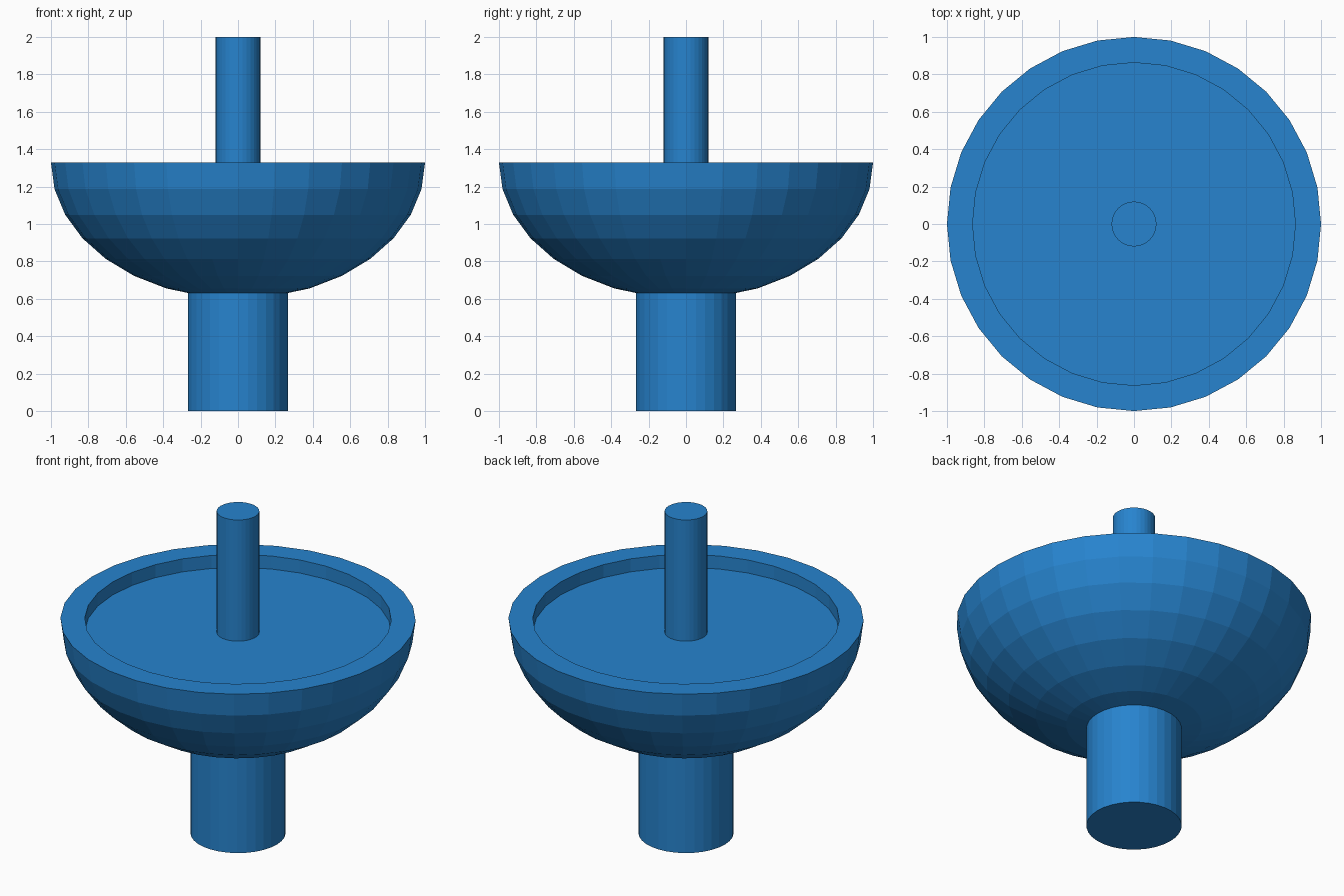
import bpy, bmesh, math

if "Cube" in bpy.data.objects:
    bpy.data.objects.remove(bpy.data.objects["Cube"])

SIDES = 32
blue = bpy.data.materials.new("blue")
blue.diffuse_color = (0.02, 0.23, 0.62, 1.0)
blue.use_nodes = True
blue.node_tree.nodes["Principled BSDF"].inputs["Base Color"].default_value = blue.diffuse_color


def lathe(name, profile):
    """Revolve (radius, z) points around z; both ends are capped flat."""
    bm = bmesh.new()
    rings = []
    for r, z in profile:
        rings.append([bm.verts.new((r * math.cos(2 * math.pi * i / SIDES),
                                    r * math.sin(2 * math.pi * i / SIDES), z))
                      for i in range(SIDES)])
    for a, b in zip(rings, rings[1:]):
        for i in range(SIDES):
            j = (i + 1) % SIDES
            bm.faces.new((a[i], a[j], b[j], b[i]))
    bm.faces.new(rings[0][::-1])
    bm.faces.new(rings[-1])
    bmesh.ops.recalc_face_normals(bm, faces=bm.faces)
    mesh = bpy.data.meshes.new(name)
    bm.to_mesh(mesh)
    bm.free()
    mesh.materials.append(blue)
    obj = bpy.data.objects.new(name, mesh)
    bpy.context.collection.objects.link(obj)
    return obj


RIM_Z, DEPTH, FLOOR_Z, STEM_R = 1.328, 0.728, 1.247, 0.268

# Bowl: squashed half sphere, flat rim, shallow recess
profile = [(STEM_R - 0.003, 0.631)]
for k in range(6, -1, -1):
    a = math.radians(11.25 * k)
    profile.append((math.cos(a), RIM_Z - DEPTH * math.sin(a)))
profile += [(0.863, RIM_Z), (0.863, FLOOR_Z)]
lathe("bowl", profile)

# Thick stem underneath
lathe("stem", [(STEM_R, 0.0), (STEM_R, 0.64)])

# Thin post rising from the bowl floor
lathe("post", [(0.12, FLOOR_Z - 0.01), (0.12, 2.0)])
